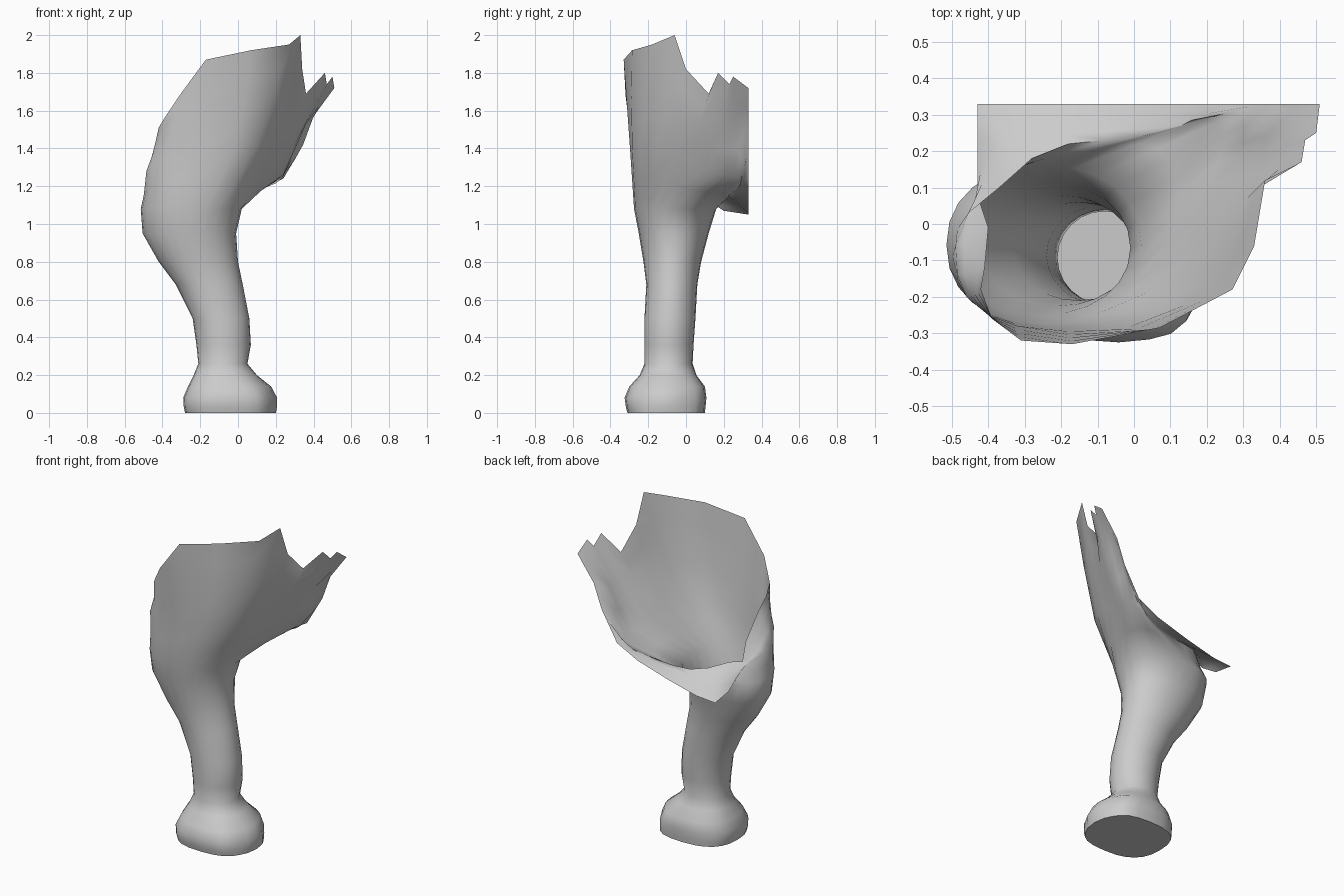
import bpy
import bmesh
from math import cos, sin, pi, copysign
from mathutils import Vector

cube = bpy.data.objects.get("Cube")
if cube:
    bpy.data.objects.remove(cube, do_unlink=True)

COLUMNS = 24


def make_material(name, colour):
    material = bpy.data.materials.new(name)
    material.use_nodes = True
    material.diffuse_color = colour
    material.node_tree.nodes["Principled BSDF"].inputs["Base Color"].default_value = colour
    return material


def rounded_power(value, power):
    return copysign(abs(value) ** power, value)


def leg_ring(z, x_min, x_max, y_min, y_max, squareness, toes):
    """Rounded cross-section, starting at the rear and passing the outer side."""
    centre_x, centre_y = (x_min + x_max) / 2, (y_min + y_max) / 2
    half_x, half_y = (x_max - x_min) / 2, (y_max - y_min) / 2
    ring = []
    for column in range(COLUMNS):
        angle = pi + column * 2 * pi / COLUMNS
        # Shallow grooves between the toes, on the forward side only
        swell = 1 - toes * max(0, cos(angle)) * (1 - cos(angle * 6)) / 2
        ring.append(Vector((
            centre_x + half_x * swell * rounded_power(cos(angle), 2 / squareness),
            centre_y + half_y * swell * rounded_power(sin(angle), 2 / squareness),
            z)))
    return ring


def blend(lower, upper, amount):
    return [a.lerp(b, amount) for a, b in zip(lower, upper)]


# Foot and leg sections: height, x range, y range, squareness, toe depth
sections = [
    (0, -.28, .2, -.31, .1, 2.6, .04),
    (.03, -.287, .207, -.318, .103, 2.6, .07),
    (.08, -.29, .207, -.325, .108, 2.5, .08),
    (.14, -.265, .175, -.30, .10, 2.4, .05),
    (.20, -.235, .1, -.245, .055, 2.2, 0),
    (.26, -.21, .05, -.22, .035, 2, 0),
    (.36, -.22, .068, -.22, .04, 2, 0),
    (.5, -.24, .06, -.22, .05, 2, 0),
    (.68, -.33, .025, -.21, .06, 2, 0),
    (.8, -.42, .0, -.225, .08, 2, 0),
    (.95, -.505, -.01, -.25, .12, 2.1, 0),
    (1.08, -.515, .02, -.275, .16, 2.2, 0),
]

# Loop around the lower shoulder, chest and armpit fold
shoulder = [Vector(p) for p in [
    (-.455, .03, 1.2), (-.49, -.06, 1.23), (-.485, -.14, 1.28), (-.46, -.2, 1.33),
    (-.4, -.25, 1.35), (-.32, -.28, 1.36), (-.18, -.295, 1.38), (-.02, -.285, 1.4),
    (.09, -.235, 1.4), (.15, -.15, 1.4), (.18, -.05, 1.37), (.19, .04, 1.32),
    (.21, .11, 1.29), (.23, .17, 1.27), (.24, .21, 1.26), (.24, .25, 1.255),
    (.23, .28, 1.24), (.2, .29, 1.215), (.13, .27, 1.19), (.03, .24, 1.16),
    (-.08, .23, 1.15), (-.18, .22, 1.15), (-.28, .18, 1.17), (-.37, .1, 1.2)]]

# Open edge: rear rim, shoulder top, ragged neck, chest midline, belly flap
open_edge = [Vector(p) for p in [
    (-.43, .08, 1.15), (-.4, -.01, 1.29), (-.41, -.12, 1.44), (-.42, -.18, 1.51),
    (-.39, -.26, 1.56), (-.31, -.32, 1.68), (-.17, -.33, 1.87), (.07, -.285, 1.92),
    (.27, -.18, 1.95), (.33, -.06, 2), (.34, 0, 1.82), (.36, .12, 1.69),
    (.46, .17, 1.8), (.47, .23, 1.74), (.5, .25, 1.78), (.51, .33, 1.72),
    (.4, .33, 1.57), (.345, .33, 1.42), (.24, .33, 1.24), (.1, .33, 1.17),
    (-.1, .33, 1.11), (-.3, .33, 1.06), (-.43, .33, 1.05), (-.43, .2, 1.07)]]

# The chest swells forward to a soft crease below the neck
upper_chest = blend(shoulder, open_edge, .5)
upper_chest[7:18] = [Vector(p) for p in [
    (.04, -.29, 1.67), (.19, -.21, 1.7), (.25, -.11, 1.68), (.28, -.02, 1.6),
    (.31, .07, 1.55), (.345, .14, 1.54), (.355, .19, 1.53), (.36, .24, 1.53),
    (.36, .29, 1.54), (.35, .31, 1.47), (.295, .315, 1.33)]]

rings = [leg_ring(*section) for section in sections]
rings += [blend(rings[-1], shoulder, .5), shoulder, blend(shoulder, upper_chest, .5),
          upper_chest, blend(upper_chest, open_edge, .5), open_edge]

# Skin the rings into one sheet, closed only at the sole
bm = bmesh.new()
loops = [[bm.verts.new(point) for point in ring] for ring in rings]
for lower, upper in zip(loops, loops[1:]):
    for i in range(COLUMNS):
        j = (i + 1) % COLUMNS
        bm.faces.new((lower[i], lower[j], upper[j], upper[i]))
bm.faces.new(list(reversed(loops[0])))

mesh = bpy.data.meshes.new("front_leg")
bm.to_mesh(mesh)
bm.free()
leg = bpy.data.objects.new("front_leg", mesh)
bpy.context.collection.objects.link(leg)
mesh.materials.append(make_material("plain grey", (.6, .6, .6, 1)))

bpy.context.view_layer.objects.active = leg
leg.select_set(True)
bpy.ops.object.shade_smooth_by_angle(angle=pi / 3)
